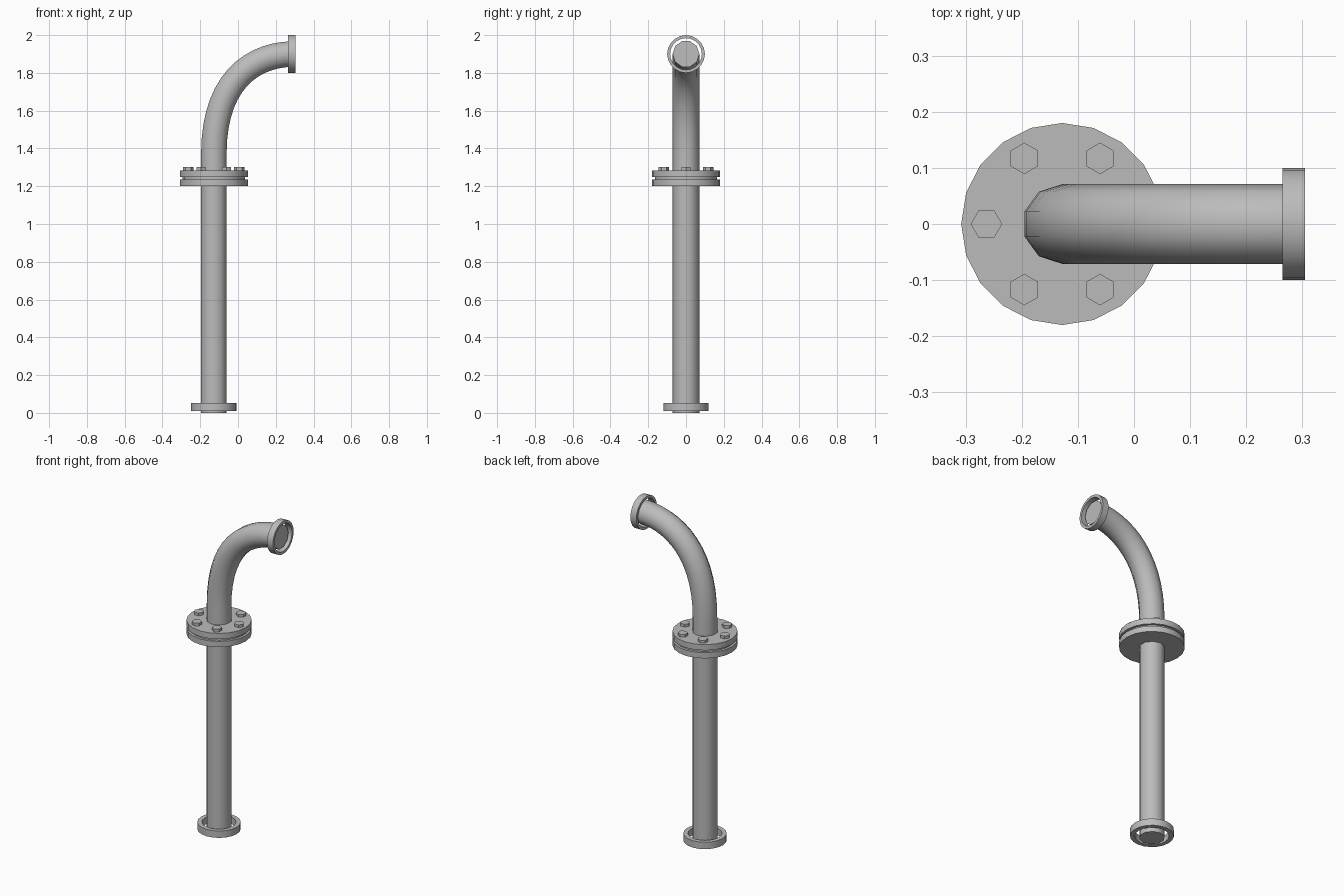
import bpy, bmesh, math
from mathutils import Vector, Matrix

cube = bpy.data.objects.get("Cube")
if cube:
    bpy.data.objects.remove(cube, do_unlink=True)

steel = bpy.data.materials.new("grey steel")
steel.use_nodes = True
grey = (0.5, 0.5, 0.5, 1)
steel.diffuse_color = grey
steel.node_tree.nodes["Principled BSDF"].inputs["Base Color"].default_value = grey

AXIS = -0.128
BORE = 0.071


def finish(name, bm, smooth=True):
    bmesh.ops.recalc_face_normals(bm, faces=bm.faces)
    mesh = bpy.data.meshes.new(name)
    bm.to_mesh(mesh)
    bm.free()
    mesh.materials.append(steel)
    obj = bpy.data.objects.new(name, mesh)
    bpy.context.collection.objects.link(obj)
    if smooth:
        bpy.ops.object.select_all(action='DESELECT')
        obj.select_set(True)
        bpy.context.view_layer.objects.active = obj
        bpy.ops.object.shade_smooth_by_angle(angle=math.radians(40))
    return obj


def disc(name, centre, radius, depth, sides, turn=0.0, smooth=True):
    bm = bmesh.new()
    place = Matrix.Translation(centre) @ Matrix.Rotation(turn, 4, 'Z')
    bmesh.ops.create_cone(bm, cap_ends=True, segments=sides, radius1=radius,
                          radius2=radius, depth=depth, matrix=place)
    return finish(name, bm, smooth)


def collar(name, outer, inner, depth, sides=20):
    """Open ring lathed around the local z axis."""
    bm = bmesh.new()
    rings = []
    for r, z in ((outer, -depth / 2), (outer, depth / 2), (inner, depth / 2), (inner, -depth / 2)):
        rings.append([bm.verts.new((r * math.cos(a), r * math.sin(a), z))
                      for a in (math.tau * i / sides for i in range(sides))])
    for k in range(4):
        a, b = rings[k], rings[(k + 1) % 4]
        for i in range(sides):
            j = (i + 1) % sides
            bm.faces.new((a[i], a[j], b[j], b[i]))
    return finish(name, bm)


def tube(name, path, tangents, sides=10):
    """Capped pipe swept along a path in the xz plane."""
    bm = bmesh.new()
    rings = []
    for p, t in zip(path, tangents):
        side = Vector((0, 1, 0))
        across = side.cross(t).normalized()
        rings.append([bm.verts.new(p + BORE * (across * math.cos(a) + side * math.sin(a)))
                      for a in (math.tau * (i + 0.5) / sides for i in range(sides))])
    for a, b in zip(rings, rings[1:]):
        for i in range(sides):
            j = (i + 1) % sides
            bm.faces.new((a[i], a[j], b[j], b[i]))
    bm.faces.new(rings[0])
    bm.faces.new(rings[-1])
    return finish(name, bm)


# Straight riser and its foot collar
up = Vector((0, 0, 1))
tube("riser_pipe", [Vector((AXIS, 0, 0)), Vector((AXIS, 0, 1.22))], [up, up])
foot = collar("foot_collar", 0.12, 0.094, 0.042)
foot.location = (AXIS, 0, 0.032)

# Bolted flange pair with a gasket between
disc("lower_flange", (AXIS, 0, 1.218), 0.18, 0.035, 20)
disc("gasket", (AXIS, 0, 1.242), 0.165, 0.02, 20)
disc("upper_flange", (AXIS, 0, 1.267), 0.18, 0.035, 20)
for i in range(6):
    a = math.tau * i / 6
    spot = (AXIS + 0.135 * math.cos(a), 0.135 * math.sin(a), 1.29)
    disc(f"bolt_head_{i + 1}", spot, 0.028, 0.022, 6,
         math.pi / 2 if i % 3 == 0 else 0, smooth=False)

# Swept elbow
p0, p1 = Vector((AXIS, 0, 1.37)), Vector((AXIS, 0, 1.743))
p2, p3 = Vector((0.063, 0, 1.895)), Vector((0.29, 0, 1.9))
path, tangents = [Vector((AXIS, 0, 1.27))], [up]
STEPS = 14
for n in range(STEPS + 1):
    t = n / STEPS
    s = 1 - t
    path.append(s**3 * p0 + 3 * s * s * t * p1 + 3 * s * t * t * p2 + t**3 * p3)
    tangents.append((s * s * (p1 - p0) + 2 * s * t * (p2 - p1) + t * t * (p3 - p2)).normalized())
tube("elbow_pipe", path, tangents)

# Outlet collar
outlet = collar("outlet_collar", 0.1, 0.084, 0.04)
outlet.rotation_euler = (0, math.pi / 2, 0)
outlet.location = (0.285, 0, 1.9)
